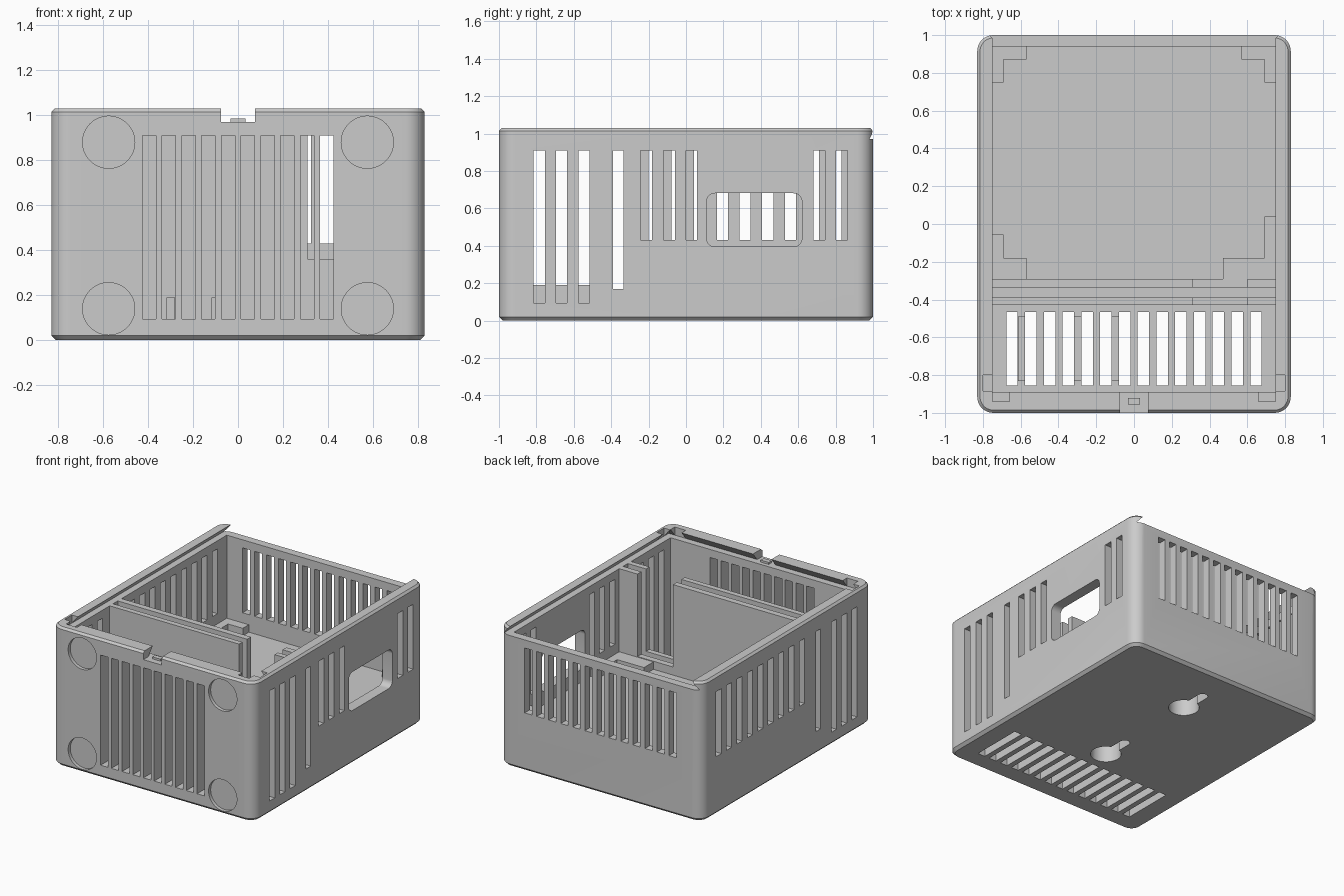
import bpy, bmesh, math
from mathutils import Vector

cube = bpy.data.objects.get("Cube")
if cube:
    bpy.data.objects.remove(cube, do_unlink=True)

gray = bpy.data.materials.new("light_gray_plastic")
gray.use_nodes = True
COLOR = (0.6, 0.6, 0.6, 1)
gray.diffuse_color = COLOR
gray.node_tree.nodes["Principled BSDF"].inputs["Base Color"].default_value = COLOR


def loft(bm, rings):
    """Closed solid through matching rings of points."""
    loops = [[bm.verts.new(p) for p in ring] for ring in rings]
    n = len(loops[0])
    for a, b in zip(loops, loops[1:]):
        for i in range(n):
            j = (i + 1) % n
            bm.faces.new((a[i], a[j], b[j], b[i]))
    bm.faces.new(loops[0][::-1])
    bm.faces.new(loops[-1])


def box(bm, x0, x1, y0, y1, z0, z1):
    loft(bm, [[(x0, y0, z), (x1, y0, z), (x1, y1, z), (x0, y1, z)] for z in (z0, z1)])


def arc(cx, cy, r, a0, a1, n):
    angles = [math.radians(a0 + (a1 - a0) * i / n) for i in range(n + 1)]
    return [(cx + r * math.cos(a), cy + r * math.sin(a)) for a in angles]


def rounded_rect(hx, hy, r, n=8):
    pts = []
    for i, (sx, sy) in enumerate([(1, 1), (-1, 1), (-1, -1), (1, -1)]):
        pts += arc(sx * (hx - r), sy * (hy - r), r, 90 * i, 90 * i + 90, n)
    return pts


def make(name, bm):
    bmesh.ops.recalc_face_normals(bm, faces=bm.faces)
    mesh = bpy.data.meshes.new(name)
    bm.to_mesh(mesh)
    bm.free()
    mesh.materials.append(gray)
    ob = bpy.data.objects.new(name, mesh)
    bpy.context.collection.objects.link(ob)
    return ob


def cut(target, bm):
    """Subtract the cutter and discard it."""
    cutter = make("cutter", bm)
    cutter.hide_render = True
    mod = target.modifiers.new("cut", "BOOLEAN")
    mod.operation = "DIFFERENCE"
    mod.solver = "EXACT"
    mod.object = cutter
    bpy.context.view_layer.objects.active = target
    bpy.ops.object.modifier_apply(modifier=mod.name)
    bpy.data.objects.remove(cutter, do_unlink=True)


# Outer block with rounded corners and chamfered rims
bm = bmesh.new()
loft(bm, [[(x, y, z) for x, y in rounded_rect(0.83 - d, 1 - d, 0.085 - d)]
          for z, d in ((0, 0.02), (0.02, 0), (1.015, 0), (1.03, 0.015))])
case = make("enclosure_body", bm)

# Front bay, divider channel and rear bay
INNER, LEDGE = 0.75, 0.97
bm = bmesh.new()
for y0, y1, floor in ((-0.89, -0.43, 0.08), (-0.39, -0.335, 0.17), (-0.29, 0.94, 0.30)):
    box(bm, -INNER, INNER, y0, y1, floor, 1)
cut(case, bm)

# Cable gap through both dividers
bm = bmesh.new()
box(bm, 0.31, 0.6, -0.45, -0.27, 0.36, 1)
cut(case, bm)

# Dovetail groove for the sliding lid, open at the back
bm = bmesh.new()
loft(bm, [[(-x, y, z), (x, y, z), (x, 1.1, z), (-x, 1.1, z)]
          for x, y, z in ((0.80, -0.94, LEDGE), (0.717, -0.857, 1.07))])
cut(case, bm)

# Lid tab notches and the latch notch
bm = bmesh.new()
for s in (-1, 1):
    xs = sorted((s * 0.74, s * 0.80))
    box(bm, *xs, -0.885, -0.80, LEDGE, 1.1)
    xs = sorted((s * 0.66, s * 0.75))
    box(bm, *xs, -0.94, -0.88, LEDGE, 1.1)
box(bm, -0.075, 0.075, -1.1, -0.87, LEDGE, 1.1)
cut(case, bm)

# Ventilation slots
W, TOP, HIGH, LOW = 0.03, 0.91, 0.43, 0.095
bm = bmesh.new()
for i in range(10):
    x = (i - 4.5) * 0.0878
    box(bm, x - W, x + W, -1.1, -0.87, LOW, TOP)
for i in range(13):
    x = (i - 6) * 0.0985
    box(bm, x - W, x + W, 0.92, 1.1, HIGH, TOP)
for i in range(14):
    x = (i - 6.5) * 0.0993
    box(bm, x - W, x + W, -0.855, -0.465, -0.1, 0.1)
right_slots = [-0.212, -0.09, 0.03, 0.713, 0.833]
left_slots = [-0.17 + 0.1215 * i for i in range(9)]
for s, rear in ((1, right_slots), (-1, left_slots)):
    xs = sorted((s * 0.74, s * 0.9))
    for y in (-0.785, -0.665, -0.545):
        box(bm, *xs, y - W, y + W, LOW, TOP)
    box(bm, *xs, -0.39, -0.335, 0.17, TOP)
    for y in rear:
        box(bm, *xs, y - W, y + W, HIGH, TOP)
cut(case, bm)

# Rounded connector window, round foot recesses and keyhole hangers
bm = bmesh.new()
loft(bm, [[(x, 0.365 + y, 0.538 + z) for y, z in rounded_rect(0.255, 0.143, 0.045)]
          for x in (0.72, 0.9)])
for x in (-0.575, 0.575):
    for z in (0.14, 0.88):
        circle = arc(x, z, 0.116, 0, 360, 48)[:-1]
        loft(bm, [[(px, y, pz) for px, pz in circle] for y in (-1.1, -0.975)])
for y in (-0.30, 0.53):
    keyhole = arc(0, y, 0.105, 110, 430, 32) + arc(0, y + 0.2, 0.036, 0, 180, 10)
    loft(bm, [[(px, py, z) for px, py in keyhole] for z in (-0.1, 0.15)])
cut(case, bm)

bpy.ops.object.select_all(action="DESELECT")
case.select_set(True)
bpy.context.view_layer.objects.active = case
bpy.ops.object.shade_smooth_by_angle(angle=math.radians(30))

# L-shaped board supports in the corners of the rear bay
bm = bmesh.new()
for sx, sy, y_wall, y_arm, y_end, x_arm in (
        (-1, 1, 0.94, 0.87, 0.75, 0.57), (1, 1, 0.94, 0.87, 0.75, 0.57),
        (-1, -1, -0.29, -0.18, -0.055, 0.57), (1, -1, -0.29, -0.18, 0.04, 0.47)):
    outline = [(INNER, y_wall), (x_arm, y_wall), (x_arm, y_arm),
               (0.69, y_arm), (0.69, y_end), (INNER, y_end)]
    loft(bm, [[(sx * x, y, z) for x, y in outline] for z in (0.295, 0.355)])
make("board_supports", bm)

# Low ribs between the floor slots
bm = bmesh.new()
for x in (-0.596, -0.298, -0.099):
    box(bm, x - 0.019, x + 0.019, -0.83, -0.49, 0.07, 0.19)
make("floor_ribs", bm)

# Small latch bump in the front notch
bm = bmesh.new()
box(bm, -0.033, 0.033, -0.955, -0.92, 0.96, 0.985)
make("latch_bump", bm)
